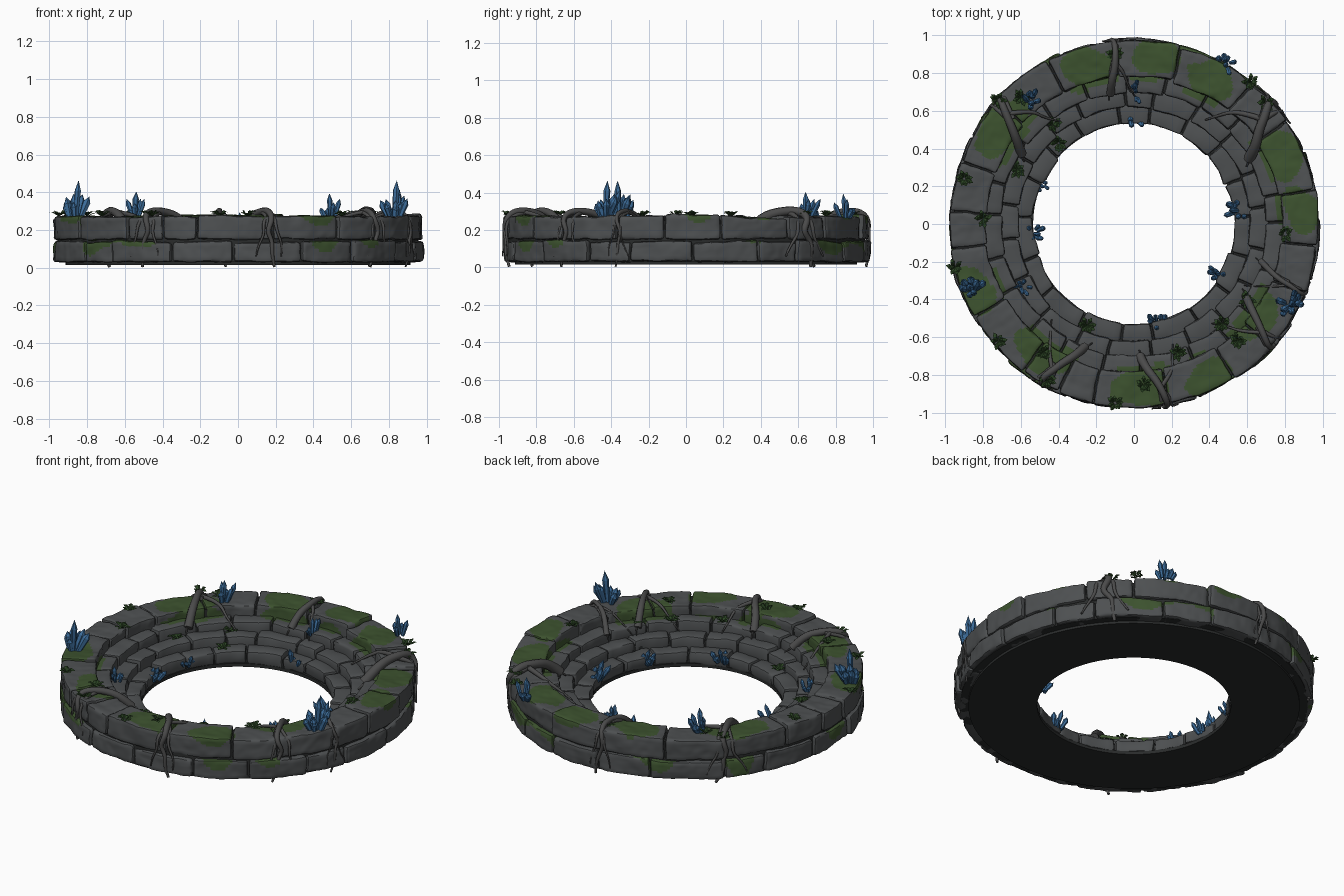
import bpy, bmesh, math, random
from mathutils import Vector, Matrix, noise

random.seed(7)
if "Cube" in bpy.data.objects:
    bpy.data.objects.remove(bpy.data.objects["Cube"])


def material(name, rgb):
    m = bpy.data.materials.new(name)
    m.use_nodes = True
    m.diffuse_color = (*rgb, 1)
    m.node_tree.nodes["Principled BSDF"].inputs["Base Color"].default_value = (*rgb, 1)
    return m


STONE = material("grey stone", (.075, .08, .083))
MOSS = material("green moss", (.046, .085, .028))
MORTAR = material("dark mortar", (.022, .024, .024))
ROOT = material("grey root", (.07, .07, .07))
LEAF = material("dark leaf", (.025, .06, .018))
CRYSTAL = material("blue crystal", (.045, .15, .32))


def polar(deg, r, z):
    a = math.radians(deg)
    return Vector((r * math.cos(a), r * math.sin(a), z))


def finish(name, bm, mats, smooth=None):
    mesh = bpy.data.meshes.new(name)
    bm.to_mesh(mesh)
    bm.free()
    for m in mats:
        mesh.materials.append(m)
    if smooth:
        mesh.shade_smooth()
        mesh.set_sharp_from_angle(angle=math.radians(smooth))
    obj = bpy.data.objects.new(name, mesh)
    bpy.context.collection.objects.link(obj)
    return obj


# Stepped section of the ring: inner radius, outer radius, top height
STEPS = [(.53, .615, .105), (.615, .70, .16), (.70, .785, .215), (.785, .98, .275)]


def ground(r):
    return next((z for r0, r1, z in STEPS if r < r1), .275)


# Moss patches on the rim: angle, half length, radius
PATCHES = [(107, .15, .88), (83, .12, .9), (63, .13, .88), (145, .2, .87), (26, .14, .88),
           (5, .12, .9), (321, .16, .81), (296, .14, .9), (273, .16, .88),
           (234, .17, .84), (203, .14, .92)]


def is_mossy(center, normal):
    r, deg = center.xy.length, math.degrees(math.atan2(center.y, center.x))
    wobble = noise.noise(center * 7)
    if r > .955 and center.z < .15:
        return noise.noise(center * Vector((4, 4, 6)).x) + (center.z - .1) * 3 > .22
    if r < .75:
        return False
    spread = r + max(0, .26 - center.z)
    for a, half, rc in PATCHES:
        arc = math.radians((deg - a + 180) % 360 - 180) * r
        if (arc / half) ** 2 + ((spread - rc) / .1) ** 2 + wobble * .7 < 1:
            return True
    return False


def ticks(length, cell, b):
    n = max(2, round((length - 2 * b) / cell))
    inner = [-length / 2 + b + i * (length - 2 * b) / n for i in range(n + 1)]
    return [-length / 2] + inner + [length / 2]


def add_block(bm, a0, a1, r0, r1, z0, z1, cell):
    """One worn, rounded stone bent around the ring."""
    rm, b, gap = (r0 + r1) / 2, .013, .009
    size = (math.radians(a1 - a0) * r1 - gap, r1 - r0 - .004, z1 - z0 - .003)
    half = [s / 2 for s in size]
    axes = [ticks(s, cell, b) for s in size]
    shift, lift = random.uniform(-.009, .006), random.uniform(-.007, .006)
    lean, tilt = random.uniform(-.04, .04), random.uniform(-.04, .04)
    part = bmesh.new()
    for ax in range(3):
        u, v = (ax + 1) % 3, (ax + 2) % 3
        for side in (-1, 1):
            rows = []
            for p in axes[u]:
                row = []
                for q in axes[v]:
                    co = Vector((0, 0, 0))
                    co[ax], co[u], co[v] = side * half[ax], p, q
                    row.append(part.verts.new(co))
                rows.append(row)
            for i in range(len(rows) - 1):
                for j in range(len(rows[0]) - 1):
                    quad = [rows[i][j], rows[i + 1][j], rows[i + 1][j + 1], rows[i][j + 1]]
                    part.faces.new(quad if side > 0 else quad[::-1])
    bmesh.ops.remove_doubles(part, verts=part.verts, dist=1e-5)
    for vert in part.verts:
        core = Vector([max(-h + b, min(h - b, c)) for c, h in zip(vert.co, half)])
        off = vert.co - core
        p = core + off.normalized() * b if off.length > 0 else core
        upper = p.z > 0
        ang = (a0 + a1) / 2 + math.degrees(p.x / r1)
        r = rm + p.y + shift + lean * p.x
        z = (z0 + z1) / 2 + p.z + ((lift + tilt * p.x) if upper else 0)
        w = polar(ang, r, z)
        w += noise.noise_vector(w * 9) * .008 + noise.noise_vector(w * 28) * .0035
        vert.co = w
    part.normal_update()
    for f in part.faces:
        f.smooth = True
        f.material_index = int(is_mossy(f.calc_center_median(), f.normal))
    mesh = bpy.data.meshes.new("temp")
    part.to_mesh(mesh)
    part.free()
    bm.from_mesh(mesh)
    bpy.data.meshes.remove(mesh)


def course(name, joints, r0, r1, z0, z1, cell):
    bm = bmesh.new()
    for a0, a1 in zip(joints, joints[1:] + [joints[0] + 360]):
        add_block(bm, a0, a1, r0, r1, z0, z1, cell)
    finish(name, bm, [STONE, MOSS], 38)


def even_joints(n, start):
    return [start + 360 / n * (i + random.uniform(-.2, .2)) for i in range(n)]


# Stone courses
RIM = [11, 34, 50, 75, 96, 118, 138, 160, 176, 188, 210, 233, 246, 257, 281, 303, 318, 338, 353]
course("rim_stones", RIM, .785, .98, .148, .275, .014)
course("lower_outer_stones", even_joints(19, 3), .80, .985, .03, .142, .014)
for i, (r0, r1, z) in enumerate(STEPS[:3]):
    course("step_stones_%d" % (i + 1), even_joints(18 + 2 * i, 7 * i), r0, r1 + .02,
           max(.03, z - .1), z, .03)


def lathe(name, profile, mat):
    bm = bmesh.new()
    n = 96
    rings = [[bm.verts.new(polar(360 * k / n, r, z)) for k in range(n)] for r, z in profile]
    for a, b in zip(rings, rings[1:] + rings[:1]):
        for k in range(n):
            bm.faces.new((a[k], a[(k + 1) % n], b[(k + 1) % n], b[k]))
    bmesh.ops.recalc_face_normals(bm, faces=bm.faces)
    finish(name, bm, [mat], 30)


# Base plate and the dark filling seen in the joints
lathe("base_plate", [(.535, .015), (.915, .015), (.915, .035), (.535, .035)], MORTAR)
lathe("joint_filling", [(.55, .03), (.96, .03), (.955, .25), (.80, .25), (.80, .19), (.715, .19),
                        (.715, .135), (.63, .135), (.63, .08), (.55, .08)], MORTAR)


# Roots draped over the rim, each with side branches
def roots(name, angle, sway, thick):
    cu = bpy.data.curves.new(name, 'CURVE')
    cu.dimensions, cu.bevel_depth, cu.bevel_resolution, cu.resolution_u = '3D', thick, 2, 4
    cu.use_fill_caps = True
    main = [(1.6, .70, .2), (1.2, .76, .27), (.5, .82, .295), (.2, .89, .305), (0, .95, .295),
            (-.1, .985, .25), (.2, .982, .19), (-.3, .975, .14), (-.1, .985, .08), (-.4, .965, .005)]
    strands = [(main, 1)]
    for s in (-1, 1):
        strands.append(([(.3, .85, .295), (.3 * s, .94, .285), (.5 * s, .985, .24), (.4 * s, .985, .17),
                         (.8 * s, .98, .12), (1.1 * s, .985, .06)], .5))
        strands.append(([(.2, .88, .295), (.8 * s, .82, .285), (1.2 * s, .77, .25),
                         (1.5 * s, .73, .222), (2.1 * s, .67, .17)], .5))
    for pts, scale in strands:
        sp = cu.splines.new('NURBS')
        sp.points.add(len(pts) - 1)
        for i, (d, r, z) in enumerate(pts):
            t = i / (len(pts) - 1)
            p = polar(angle + d * sway + random.uniform(-1, 1), r, z)
            sp.points[i].co = (*p, 1)
            sp.points[i].radius = scale * (1.1 - .75 * t)
        sp.order_u, sp.use_endpoint_u = 4, True
    cu.materials.append(ROOT)
    bpy.context.collection.objects.link(bpy.data.objects.new(name, cu))


for i, (a, sway, thick) in enumerate([(240, 5, .022), (280, -4, .022), (319, 5, .02), (338, 3, .015),
                                      (41, -7, .028), (96, 3, .02), (138, 6, .024)]):
    roots("draped_root_%d" % (i + 1), a, sway, thick)


# Crystal clusters: x, y, height, number of shards
def crystals(name, x, y, height, count):
    bm = bmesh.new()
    r = math.hypot(x, y)
    outward = Vector((x, y, 0)) / r
    low = r < .57
    base = outward * max(r, .535) + Vector((0, 0, (.07 if low else ground(r)) - .01))
    for i in range(count):
        h = height * (1 if i == 0 else random.uniform(.35, .85))
        w = .007 + height * random.uniform(.05, .075)
        spin = random.uniform(0, 6.28)
        side = Vector((math.cos(spin), math.sin(spin), 0))
        axis = Vector((0, 0, 1)) + side * (.08 if i == 0 else random.uniform(.15, .55))
        if low:
            axis -= outward * .35
        rot = Vector((0, 0, 1)).rotation_difference(axis).to_matrix()
        foot = base + side * (0 if i == 0 else random.uniform(.01, .04))
        rings = [[bm.verts.new(foot + rot @ Vector((w * s * math.cos(k * math.pi / 3 + spin),
                                                    w * s * math.sin(k * math.pi / 3 + spin), z * h)))
                  for k in range(6)] for s, z in ((.7, 0), (1, .72))]
        tip = bm.verts.new(foot + rot @ Vector((0, 0, h)))
        bm.faces.new(rings[0][::-1])
        for k in range(6):
            n = (k + 1) % 6
            bm.faces.new((rings[0][k], rings[0][n], rings[1][n], rings[1][k]))
            bm.faces.new((rings[1][k], rings[1][n], tip))
    finish(name, bm, [CRYSTAL])


for i, c in enumerate([(.49, .85, .13, 8), (-.55, .64, .14, 9), (.01, .70, .09, 7), (-.02, .55, .12, 3),
                       (-.48, .22, .07, 5), (-.51, -.05, .1, 7), (.56, .07, .15, 10), (.43, -.25, .1, 8),
                       (.11, -.48, .11, 9), (-.60, -.33, .08, 7), (-.86, -.36, .2, 10), (.83, -.43, .2, 11)]):
    crystals("crystal_cluster_%d" % (i + 1), *c)

# Small leafy plants
PLANTS = [(-.1, .9), (-.72, .66), (-.6, .67), (-.43, .53), (-.4, .43), (-.62, .29), (-.9, .24), (-.8, .03),
          (-.95, -.23), (-.72, -.62), (-.48, -.68), (-.46, -.83), (-.25, -.54), (-.1, -.95),
          (.05, -.85), (.23, -.68), (.47, -.53), (.55, -.62), (.6, -.4), (.8, -.05), (.7, .64), (.62, .75)]
bm = bmesh.new()
for x, y in PLANTS:
    foot = Vector((x, y, ground(math.hypot(x, y)) - .003))
    for k in range(11):
        turn = Matrix.Rotation(k * 2.4 + random.uniform(-.3, .3), 3, 'Z')
        reach, rise = random.uniform(.03, .055), random.uniform(.015, .035)
        spine = [bm.verts.new(foot + turn @ Vector((reach * t, 0, rise * z)))
                 for t, z in ((0, 0), (.6, 1), (1, .8))]
        for s in (-1, 1):
            edge = bm.verts.new(foot + turn @ Vector((reach * .65, s * .012, rise * .85)))
            bm.faces.new([spine[0], spine[1], edge][::-s])
            bm.faces.new([spine[1], spine[2], edge][::-s])
finish("leafy_plants", bm, [LEAF])
